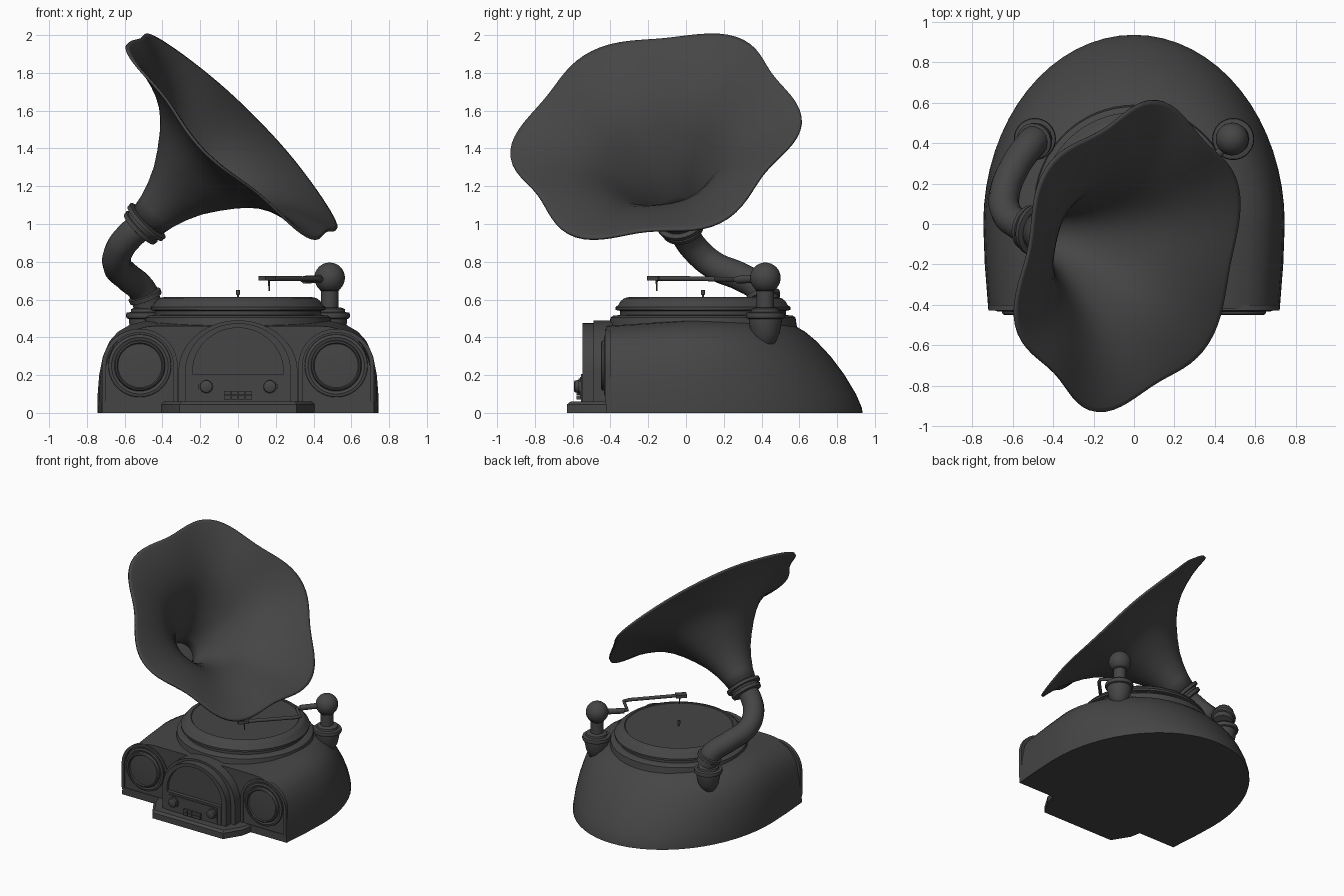
import bpy, bmesh, math
from mathutils import Vector, Matrix

if "Cube" in bpy.data.objects:
    bpy.data.objects.remove(bpy.data.objects["Cube"])

dark = bpy.data.materials.new("dark_grey")
dark.diffuse_color = (0.06, 0.06, 0.06, 1)
dark.use_nodes = True
dark.node_tree.nodes["Principled BSDF"].inputs["Base Color"].default_value = dark.diffuse_color


def finish(name, bm):
    bmesh.ops.remove_doubles(bm, verts=bm.verts, dist=1e-5)
    bmesh.ops.recalc_face_normals(bm, faces=bm.faces)
    me = bpy.data.meshes.new(name)
    bm.to_mesh(me)
    bm.free()
    me.materials.append(dark)
    ob = bpy.data.objects.new(name, me)
    bpy.context.collection.objects.link(ob)
    return ob


def loft(name, rings, caps=True):
    bm = bmesh.new()
    rows = [[bm.verts.new(p) for p in r] for r in rings]
    n = len(rows[0])
    for a, b in zip(rows, rows[1:]):
        for i in range(n):
            bm.faces.new((a[i], a[(i + 1) % n], b[(i + 1) % n], b[i]))
    if caps:
        bm.faces.new(rows[0])
        bm.faces.new(rows[-1])
    return finish(name, bm)


def lathe(name, profile, loc, axis=(0, 0, 1), seg=40):
    rings = [[(r * math.cos(2 * math.pi * i / seg), r * math.sin(2 * math.pi * i / seg), z)
              for i in range(seg)] for r, z in profile]
    ob = loft(name, rings)
    q = Vector((0, 0, 1)).rotation_difference(Vector(axis).normalized())
    ob.data.transform(Matrix.Translation(loc) @ q.to_matrix().to_4x4())
    return ob


def prism(name, pts, d0, d1, along_y=True):
    def ring(d):
        return [(x, d, z) if along_y else (x, z, d) for x, z in pts]
    return loft(name, [ring(d0), ring(d1)])


def box(name, lo, hi):
    return prism(name, [(lo[0], lo[2]), (hi[0], lo[2]), (hi[0], hi[2]), (lo[0], hi[2])], lo[1], hi[1])


def arch(cx, w, z0, spring, top, n=28):
    pts = [(cx + w * math.cos(math.pi * i / n), spring + (top - spring) * math.sin(math.pi * i / n))
           for i in range(n + 1)]
    return [(cx + w, z0)] + pts + [(cx - w, z0)]


def arch_frame(name, outer, inner, y0, y1):
    bm = bmesh.new()
    loops = [[bm.verts.new((x, y, z)) for x, z in pts]
             for pts, y in ((outer, y0), (outer, y1), (inner, y1), (inner, y0))]
    for k in range(4):
        a, b = loops[k], loops[(k + 1) % 4]
        for i in range(len(a) - 1):
            bm.faces.new((a[i], a[i + 1], b[i + 1], b[i]))
    for e in (0, -1):
        bm.faces.new([l[e] for l in loops])
    return finish(name, bm)


def tube(name, pts, radius, smooth=True):
    cu = bpy.data.curves.new(name, 'CURVE')
    cu.dimensions = '3D'
    cu.bevel_depth, cu.bevel_resolution, cu.resolution_u = radius, 5, 8
    cu.use_fill_caps = True
    sp = cu.splines.new('BEZIER' if smooth else 'POLY')
    if smooth:
        sp.bezier_points.add(len(pts) - 1)
        for b, p in zip(sp.bezier_points, pts):
            b.co = p
            b.handle_left_type = b.handle_right_type = 'AUTO'
    else:
        sp.points.add(len(pts) - 1)
        for b, p in zip(sp.points, pts):
            b.co = (*p, 1)
    tmp = bpy.data.objects.new(name, cu)
    bpy.context.collection.objects.link(tmp)
    bpy.context.view_layer.update()
    me = bpy.data.meshes.new_from_object(tmp.evaluated_get(bpy.context.evaluated_depsgraph_get()))
    bpy.data.objects.remove(tmp)
    me.materials.clear()
    me.materials.append(dark)
    ob = bpy.data.objects.new(name, me)
    bpy.context.collection.objects.link(ob)
    return ob


# Domed cabinet: flat front, elliptical back
def cabinet_ring(z, w, yb):
    pts = [(w * math.cos(math.pi * i / 32), yb * math.sin(math.pi * i / 32), z) for i in range(33)]
    side = [(.99, -.2, .97), (.967, -.42, .94)]
    left = [(-w * s, y, z * k) for s, y, k in side]
    right = [(w * s, y, z * k) for s, y, k in reversed(side)]
    return pts + left + right


loft("cabinet", [cabinet_ring(*p) for p in (
    (0, .745, .935), (.03, .745, .93), (.1, .743, .9), (.2, .735, .84), (.3, .715, .765),
    (.38, .68, .69), (.43, .635, .63), (.465, .575, .57), (.485, .5, .52), (.49, .44, .47))])

# Turntable drum, platter and spindle
lathe("turntable", [(.545, .2), (.515, .35), (.495, .47), (.49, .505), (.475, .515), (.44, .518),
                    (.44, .54), (.462, .545), (.462, .56), (.448, .572), (.435, .592), (.415, .608),
                    (.39, .613), (.385, .608), (.03, .61)], (0, .09, 0), seg=64)
lathe("spindle", [(.006, .6), (.006, .625), (.011, .627), (.011, .65)], (0, .09, 0), seg=12)

# Centre arch with recessed panel
prism("arch_body", arch(0, .315, 0, .22, .49), -.2, -.49)
prism("arch_panel", arch(0, .27, 0, .22, .465), -.45, -.525)
arch_frame("arch_frame", arch(0, .28, 0, .22, .475), arch(0, .24, 0, .22, .45), -.47, -.548)
box("control_panel", (-.24, -.555, .03), (.24, -.5, .205))
box("control_inset", (-.21, -.562, .07), (.21, -.5, .19))
for s in (-1, 1):
    lathe("knob", [(.042, 0), (.042, .008), (.034, .01), (.032, .028), (.026, .032)],
          (s * .168, -.56, .14), (0, -1, 0), 24)
for i in range(4):
    for j in range(2):
        x, z = -.075 + i * .038, .07 + j * .024
        box("button", (x, -.58, z), (x + .035, -.55, z + .021))

# Front tray
tray = [(-.41, -.40), (-.39, -.5), (-.31, -.63), (.31, -.63), (.39, -.5), (.41, -.40)]
loft("front_tray", [[(x * k, y * m, z) for x, y in tray]
                    for z, k, m in ((0, 1, 1), (.045, 1, 1), (.06, .97, .97))])

# Side speakers
for s in (-1, 1):
    cx = s * .52
    arch_frame("speaker_arch", arch(cx, .2, .06, .25, .445), arch(cx, .178, .06, .25, .425), -.40, -.428)
    lathe("speaker_bezel", [(.168, 0), (.165, .014), (.15, .018), (.14, .012), (.135, .012), (.13, .03),
                            (.122, .034), (.116, .026), (.06, .03), (.01, .03)],
          (cx, -.415, .25), (0, -1, 0), 40)
    box("speaker_foot", (cx - .2, -.425, .045), (cx + .2, -.4, .06))
    # Sockets on both shoulders
    lathe("socket", [(.02, .345), (.05, .365), (.075, .42), (.087, .48), (.088, .497), (.1, .502),
                     (.104, .515), (.1, .53), (.078, .534), (.075, .55), (.055, .558)],
          (s * .49, .42, 0), seg=32)

# Tone arm post, ball and arm
lathe("arm_post", [(.046, .54), (.046, .645), (.053, .65), (.053, .66)], (.485, .42, 0), seg=24)
lathe("arm_ball", [(.081 * math.cos(a), .715 + .081 * math.sin(a))
                   for a in [math.radians(-89 + 178 * i / 16) for i in range(17)]], (.485, .42, 0), seg=32)
tube("arm_joint", [(.45, .38, .71), (.35, .275, .705)], .021, False)
tube("arm_rod", [(.36, .285, .705), (.34, .25, .705), (.44, .15, .708), (.42, .11, .71), (.16, -.16, .712)],
     .013, False)
head = box("arm_head", (-.025, -.04, -.012), (.025, .04, .012))
head.data.transform(Matrix.Translation((.155, -.16, .713)) @ Matrix.Rotation(math.radians(-45), 4, 'Z'))
lathe("needle", [(.004, .645), (.006, .71)], (.165, -.155, 0), seg=8)

# Horn frame: axis from the throat to the middle of the bell
axis = Vector((.69, -.2, .69)).normalized()
u = (Vector((0, 1, 0)) - axis * axis.y).normalized()
v = axis.cross(u)
throat = Vector((-.03, -.16, 1.465)) - axis * .668

# Elbow pipe with collars
tube("elbow_pipe", [(-.475, .425, .56), (-.505, .40, .645), (-.585, .29, .72), (-.64, .15, .78),
                    (-.63, .055, .86), (-.565, -.005, .945), tuple(throat)], .076)
lathe("lower_collar", [(.07, -.018), (.088, -.014), (.09, .01), (.07, .018)], (-.492, .41, .618), (-.35, -.2, .92), 32)
lathe("upper_collar", [(.09, -.05), (.112, -.045), (.115, -.022), (.104, -.018), (.104, -.004),
                       (.128, 0), (.13, .022), (.1, .03)], throat, axis, 40)

# Six-petalled horn
seg = 96
profile = [(0, .092), (.1, .112), (.18, .139), (.26, .175), (.34, .226), (.42, .285), (.48, .338), (.53, .395),
           (.575, .465), (.61, .54), (.638, .615), (.657, .685), (.667, .73), (.669, .75)]
rings = []
for t, r in profile:
    ring = []
    for i in range(seg):
        a = 2 * math.pi * i / seg
        wave = math.cos(6 * a + .4) * (r / .75) ** 3
        ring.append(throat + axis * (t - .008 * wave) + (u * math.cos(a) + v * math.sin(a)) * (r + .038 * wave))
    rings.append(ring)
horn = loft("horn", rings, caps=False)
sol = horn.modifiers.new("thickness", 'SOLIDIFY')
sol.thickness, sol.offset = .014, 0

# Smooth shading with sharp edges kept
bpy.ops.object.select_all(action='DESELECT')
for ob in bpy.data.objects:
    ob.select_set(True)
bpy.context.view_layer.objects.active = horn
bpy.ops.object.shade_smooth_by_angle(angle=math.radians(35))
